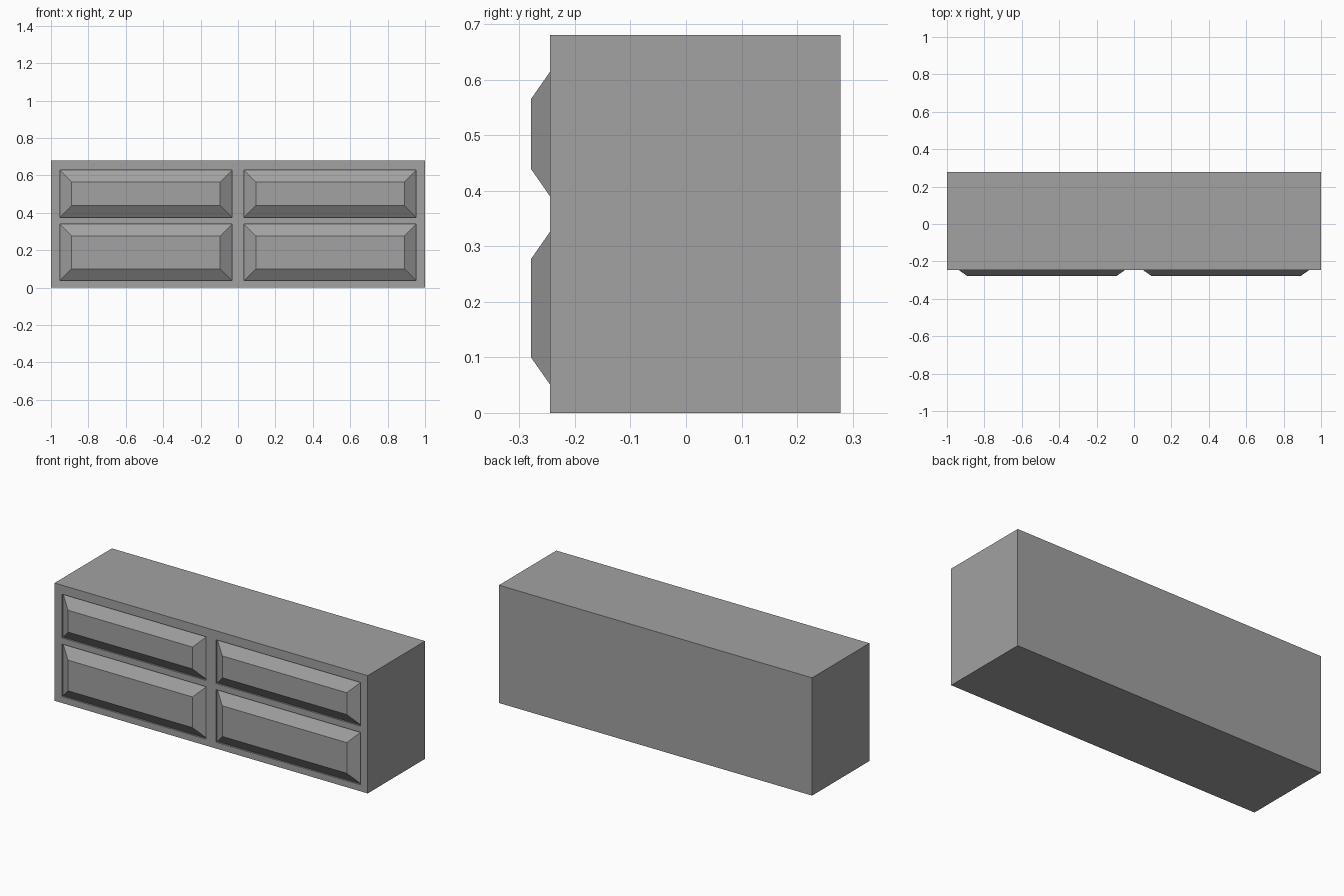
import bpy
import bmesh

cube = bpy.data.objects.get("Cube")
if cube:
    bpy.data.objects.remove(cube, do_unlink=True)

# Dimensions
HALF_W, HEIGHT = 1.0, 0.68
FRONT, BACK = -0.245, 0.278
POCKET_Y, PANEL_Y = -0.235, -0.279
SLOPE = 0.063
COLUMNS = {"right": (-0.953, -0.032), "left": (0.032, 0.953)}
ROWS = {"lower": (0.037, 0.34), "upper": (0.376, 0.628)}

gray = bpy.data.materials.new("plain gray")
gray.use_nodes = True
color = (0.36, 0.36, 0.36, 1)
gray.diffuse_color = color
gray.node_tree.nodes["Principled BSDF"].inputs["Base Color"].default_value = color


def finish(bm, name):
    """Turn the bmesh into a flat shaded object."""
    mesh = bpy.data.meshes.new(name)
    bm.to_mesh(mesh)
    bm.free()
    mesh.materials.append(gray)
    obj = bpy.data.objects.new(name, mesh)
    bpy.context.collection.objects.link(obj)
    return obj


def ring(bm, xr, zr, y, inset=0.0):
    """Rectangle of vertices facing the front."""
    x0, x1 = xr[0] + inset, xr[1] - inset
    z0, z1 = zr[0] + inset, zr[1] - inset
    return [bm.verts.new((x, y, z))
            for x, z in ((x0, z0), (x1, z0), (x1, z1), (x0, z1))]


def bridge(bm, outer, inner):
    for i in range(4):
        j = (i + 1) % 4
        bm.faces.new((outer[i], outer[j], inner[j], inner[i]))


# Cabinet body: front frame as a grid of cells with four shallow pockets
xs = [-HALF_W, *COLUMNS["right"], *COLUMNS["left"], HALF_W]
zs = [0, *ROWS["lower"], *ROWS["upper"], HEIGHT]
bm = bmesh.new()
for i in range(5):
    for k in range(5):
        xr, zr = xs[i:i + 2], zs[k:k + 2]
        rim = ring(bm, xr, zr, FRONT)
        if i % 2 and k % 2:
            bridge(bm, rim, ring(bm, xr, zr, POCKET_Y))
        else:
            bm.faces.new(rim)

# Cabinet sides, top, bottom and back
near = ring(bm, (-HALF_W, HALF_W), (0, HEIGHT), FRONT)
far = ring(bm, (-HALF_W, HALF_W), (0, HEIGHT), BACK)
bridge(bm, far, near)
bm.faces.new(reversed(far))
bmesh.ops.remove_doubles(bm, verts=bm.verts, dist=0.0001)
finish(bm, "cabinet_body")

# Raised drawer fronts with sloped edges, seated in the pockets
for row, zr in ROWS.items():
    for side, xr in COLUMNS.items():
        bm = bmesh.new()
        base = ring(bm, xr, zr, POCKET_Y)
        face = ring(bm, xr, zr, PANEL_Y, SLOPE)
        bridge(bm, base, face)
        bm.faces.new(face)
        finish(bm, f"{row}_{side}_drawer_front")
